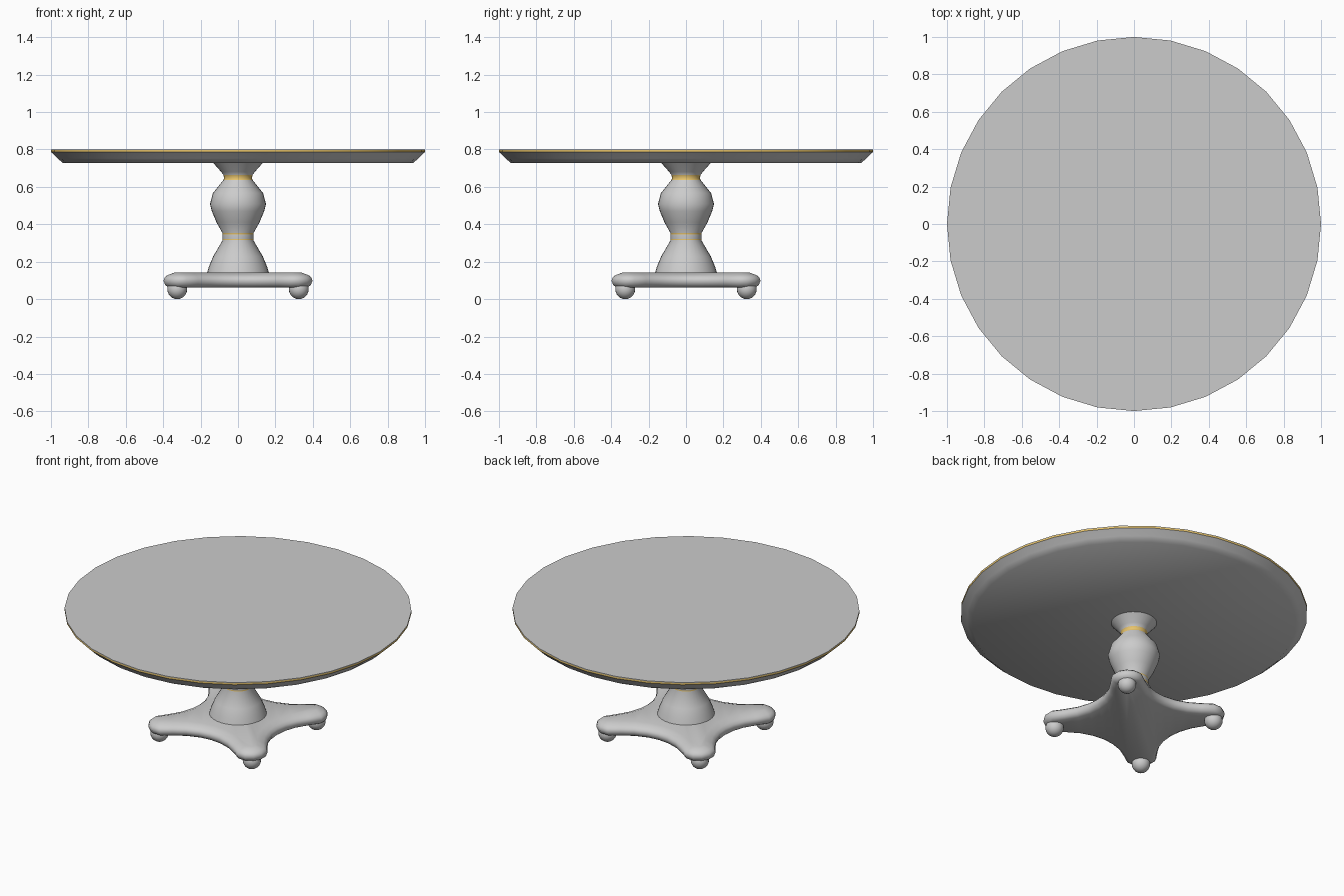
import bpy, bmesh, math
from mathutils import Vector

if "Cube" in bpy.data.objects:
    bpy.data.objects.remove(bpy.data.objects["Cube"])

gold = bpy.data.materials.new("gold")
gold.diffuse_color = (0.8, 0.55, 0.15, 1)
gold.use_nodes = True
gold.node_tree.nodes["Principled BSDF"].inputs["Base Color"].default_value = gold.diffuse_color
grey = bpy.data.materials.new("grey")
grey.diffuse_color = (0.6, 0.6, 0.6, 1)
grey.use_nodes = True
grey.node_tree.nodes["Principled BSDF"].inputs["Base Color"].default_value = grey.diffuse_color


def loft(name, rings, gold_bands=(), angle=40):
    """Skin a stack of closed rings, cap both ends, paint chosen bands gold."""
    bm = bmesh.new()
    loops = [[bm.verts.new(p) for p in ring] for ring in rings]
    n = len(loops[0])
    for k, (a, b) in enumerate(zip(loops, loops[1:])):
        for i in range(n):
            j = (i + 1) % n
            f = bm.faces.new((a[i], a[j], b[j], b[i]))
            f.material_index = int(k in gold_bands)
    bm.faces.new(loops[0][::-1])
    bm.faces.new(loops[-1])
    bmesh.ops.recalc_face_normals(bm, faces=bm.faces)
    me = bpy.data.meshes.new(name)
    bm.to_mesh(me)
    bm.free()
    ob = bpy.data.objects.new(name, me)
    bpy.context.collection.objects.link(ob)
    if gold_bands:
        me.materials.append(grey)
        me.materials.append(gold)
    smooth(ob, angle)
    return ob


def smooth(ob, angle):
    bpy.ops.object.select_all(action='DESELECT')
    ob.select_set(True)
    bpy.context.view_layer.objects.active = ob
    bpy.ops.object.shade_smooth_by_angle(angle=math.radians(angle))


def lathe(name, profile, gold_bands=(), sides=32):
    rings = [[(r * math.cos(math.tau * i / sides), r * math.sin(math.tau * i / sides), z)
              for i in range(sides)] for r, z in profile]
    return loft(name, rings, gold_bands)


# Round top with gold rim line
lathe("table_top", [(0.935, 0.727), (0.965, 0.752), (0.995, 0.782), (1.0, 0.786),
                    (1.0, 0.796), (1.0, 0.80)], gold_bands=(3,))

# Turned column with gold collars
lathe("column", [(0.167, 0.135), (0.155, 0.175), (0.133, 0.228), (0.082, 0.315), (0.083, 0.322),
                 (0.083, 0.346), (0.083, 0.353), (0.115, 0.41), (0.14, 0.47), (0.15, 0.508),
                 (0.134, 0.567), (0.077, 0.638), (0.075, 0.645), (0.077, 0.663),
                 (0.09, 0.68), (0.134, 0.73)],
      gold_bands=(3, 5, 11, 12))

# Four-lobed base: half a lobe outline, mirrored and repeated on the diagonals
half = [(0.525, 0.0), (0.513, 0.05), (0.475, 0.088), (0.40, 0.102),
        (0.325, 0.12), (0.255, 0.155)]
lobe = [(u, -v) for u, v in half[:0:-1]] + half + [(0.2, 0.2)]
outline = []
for q in range(4):
    a = math.radians(45 + 90 * q)
    outline += [Vector((u * math.cos(a) - v * math.sin(a),
                        u * math.sin(a) + v * math.cos(a))) for u, v in lobe]


def inset(points, d, z):
    ring = []
    for i, p in enumerate(points):
        t = (points[(i + 1) % len(points)] - points[i - 1]).normalized()
        ring.append((p.x - t.y * d, p.y + t.x * d, z))
    return ring


levels = [(0.03, 0.063), (0.01, 0.074), (0, 0.098), (0.006, 0.115), (0.022, 0.128), (0.06, 0.141)]
loft("base", [inset(outline, d, z) for d, z in levels], angle=60)

# Ball feet
for sx in (-1, 1):
    for sy in (-1, 1):
        bpy.ops.mesh.primitive_uv_sphere_add(segments=20, ring_count=12, radius=0.053,
                                             location=(0.325 * sx, 0.325 * sy, 0.053))
        foot = bpy.context.object
        foot.name = "foot_" + ("left" if sx < 0 else "right") + ("_front" if sy < 0 else "_back")
        smooth(foot, 60)
